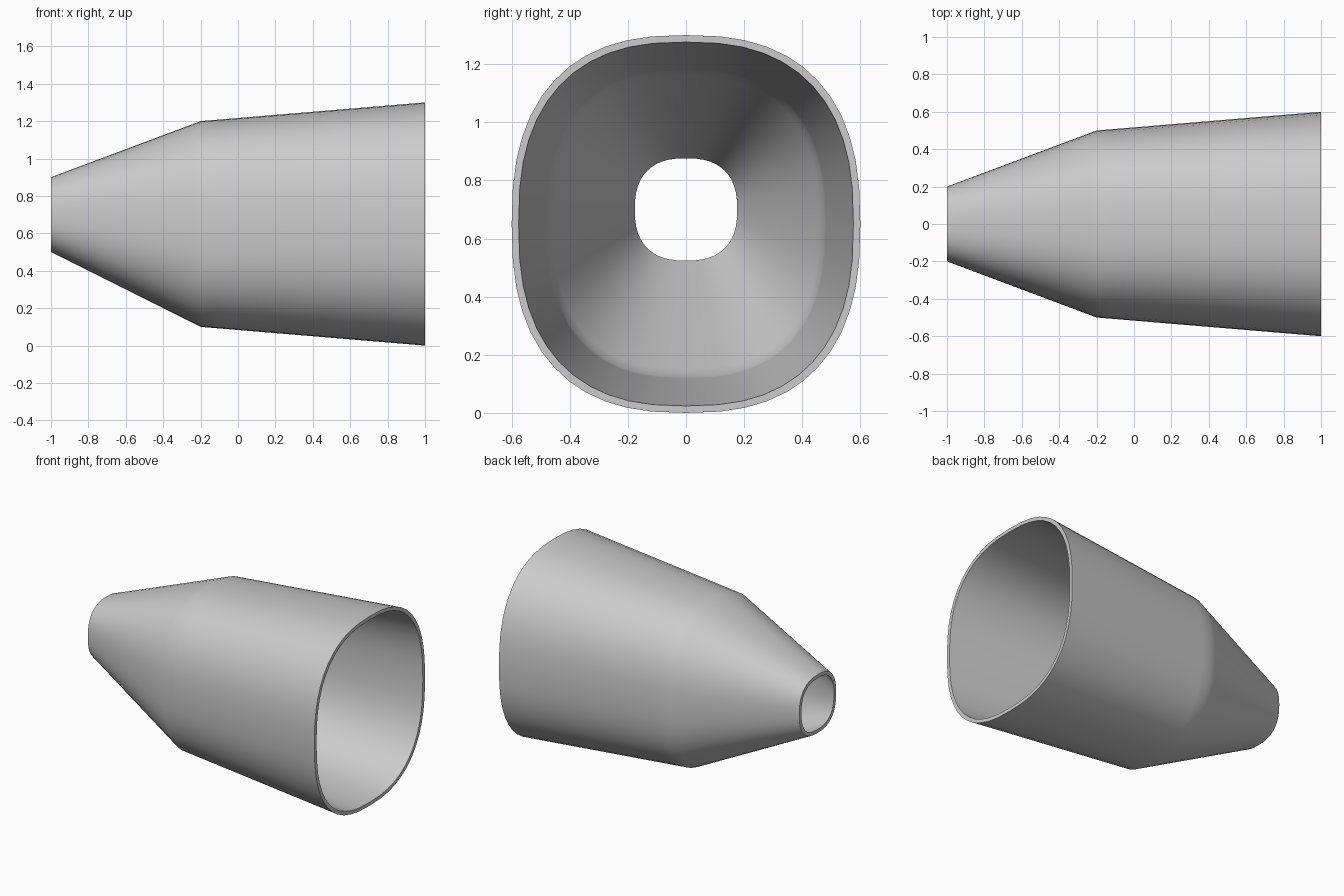
import bpy
import bmesh
from math import sin, cos, pi, copysign, radians

cube = bpy.data.objects.get("Cube")
if cube:
    bpy.data.objects.remove(cube)

SIDES = 48
WALL = 0.024
POWER = 0.8  # rounded-square cross-section
# x, half width, half height, centre height
STATIONS = [(-1, 0.2, 0.2, 0.7), (-0.2, 0.5, 0.55, 0.65), (1, 0.6, 0.65, 0.65)]
STEPS = 16


def material(name, value):
    mat = bpy.data.materials.new(name)
    mat.use_nodes = True
    colour = (value, value, value, 1)
    mat.diffuse_color = colour
    mat.node_tree.nodes["Principled BSDF"].inputs["Base Color"].default_value = colour
    return mat


def rounded(v):
    return copysign(abs(v) ** POWER, v)


def ring(bm, section, inset):
    x, half_y, half_z, mid = section
    angles = [2 * pi * i / SIDES for i in range(SIDES)]
    return [bm.verts.new((x, (half_y - inset) * rounded(cos(a)),
                          mid + (half_z - inset) * rounded(sin(a)))) for a in angles]


def bridge(bm, a, b):
    for i in range(SIDES):
        j = (i + 1) % SIDES
        bm.faces.new((a[i], a[j], b[j], b[i]))


# Straight runs between the stations
sections = [STATIONS[0]]
for start, end in zip(STATIONS, STATIONS[1:]):
    for k in range(1, STEPS + 1):
        t = k / STEPS
        sections.append(tuple(p + (q - p) * t for p, q in zip(start, end)))

# Outer skin, wide rim, inner skin and narrow rim form one closed loop
bm = bmesh.new()
loops = [ring(bm, s, 0) for s in sections]
loops += [ring(bm, s, WALL) for s in reversed(sections)]
for a, b in zip(loops, loops[1:] + loops[:1]):
    bridge(bm, a, b)
bmesh.ops.recalc_face_normals(bm, faces=bm.faces)

mesh = bpy.data.meshes.new("tapered_nozzle")
bm.to_mesh(mesh)
bm.free()
nozzle = bpy.data.objects.new("tapered_nozzle", mesh)
bpy.context.collection.objects.link(nozzle)
mesh.materials.append(material("plain grey", 0.6))

bpy.ops.object.select_all(action="DESELECT")
nozzle.select_set(True)
bpy.context.view_layer.objects.active = nozzle
bpy.ops.object.shade_smooth_by_angle(angle=radians(40))
